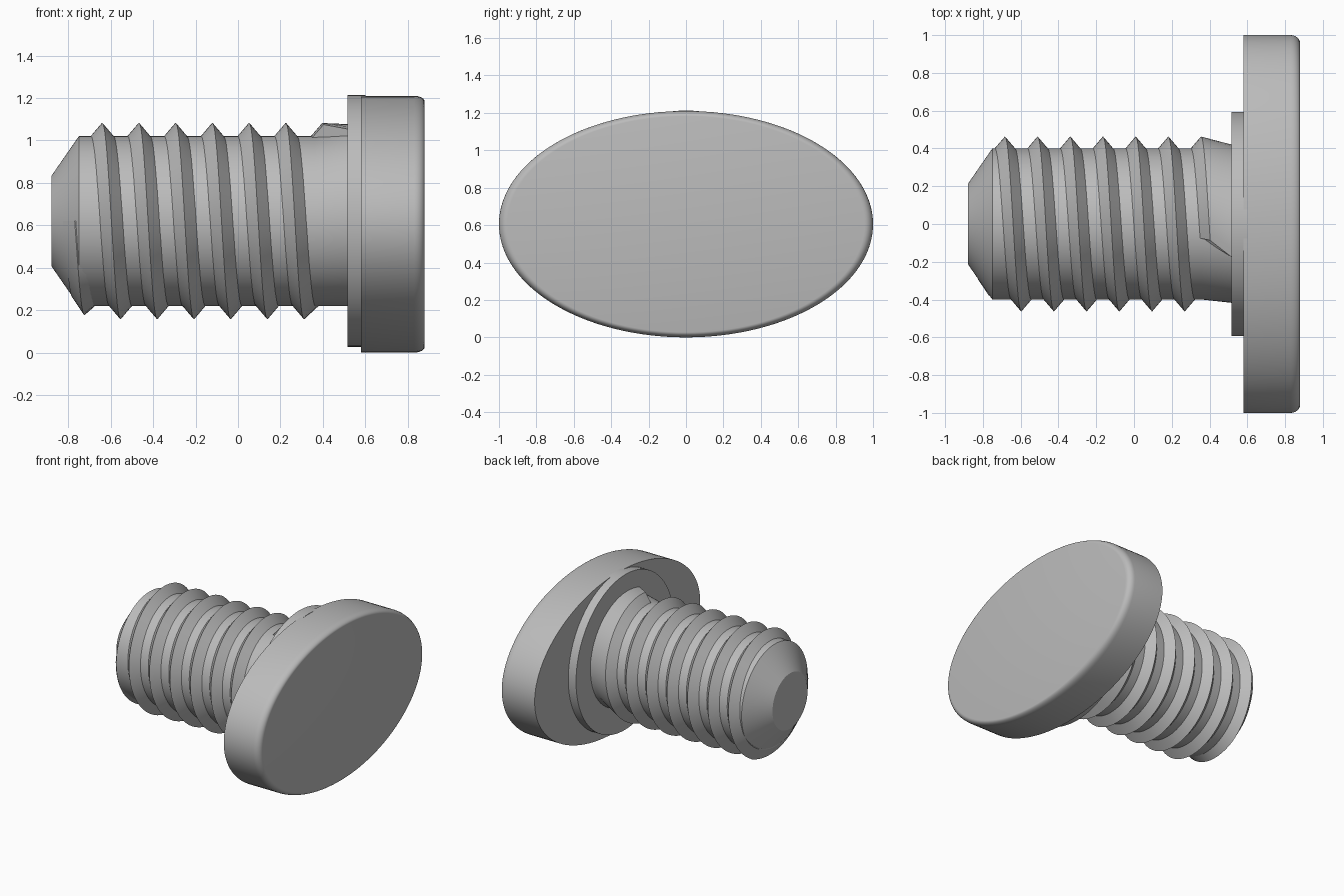
import bpy, bmesh, math

if "Cube" in bpy.data.objects:
    bpy.data.objects.remove(bpy.data.objects["Cube"], do_unlink=True)

AXIS_Z = 0.62          # height of the screw axis
ROOT, CREST = 0.40, 0.463
PITCH = 0.173
TAU = math.tau

steel = bpy.data.materials.new("grey steel")
steel.use_nodes = True
steel.diffuse_color = (0.5, 0.5, 0.5, 1)
steel.node_tree.nodes["Principled BSDF"].inputs["Base Color"].default_value = (0.5, 0.5, 0.5, 1)


def place(x, r, a, z=AXIS_Z, sy=1.0, sz=1.0):
    """Point at radius r about the x axis; angle runs top, front, bottom, back."""
    return (x, -r * math.sin(a) * sy, z + r * math.cos(a) * sz)


def skin(name, rings, closed_ring, angle=30):
    """Join rings of points with quads and cap both ends."""
    bm = bmesh.new()
    rows = [[bm.verts.new(p) for p in ring] for ring in rings]
    for r0, r1 in zip(rows, rows[1:]):
        n = len(r0)
        for i in range(n if closed_ring else n - 1):
            j = (i + 1) % n
            bm.faces.new((r0[i], r0[j], r1[j], r1[i]))
    bm.faces.new(rows[0])
    bm.faces.new(rows[-1])
    bmesh.ops.recalc_face_normals(bm, faces=bm.faces)
    mesh = bpy.data.meshes.new(name)
    bm.to_mesh(mesh)
    bm.free()
    mesh.materials.append(steel)
    ob = bpy.data.objects.new(name, mesh)
    bpy.context.collection.objects.link(ob)
    bpy.ops.object.select_all(action='DESELECT')
    ob.select_set(True)
    bpy.context.view_layer.objects.active = ob
    bpy.ops.object.shade_smooth_by_angle(angle=math.radians(angle))
    return ob


def lathe(name, profile, segments=96, **kw):
    """Turn (x, radius) pairs about the x axis."""
    return skin(name, [[place(x, r, TAU * i / segments, **kw) for i in range(segments)]
                       for x, r in profile], True)


# Oval head with a rounded outer rim
rim = [(0.83 + 0.05 * math.sin(k * math.pi / 12), 0.955 + 0.045 * math.cos(k * math.pi / 12))
       for k in range(7)]
lathe("oval_head", [(0.58, 1.0)] + rim, 128, z=0.605, sz=0.605)

# Round collar under the head
lathe("collar", [(0.515, 0.593), (0.60, 0.593)])

# Shaft core with tapered tip; the neck swells a little towards the top
core = lathe("shaft_core", [(-0.88, 0.212), (-0.75, ROOT), (0.36, ROOT), (0.52, 0.4175)])
for v in core.data.vertices:
    if v.co.x > 0.5:
        v.co.z += 0.0175

# Helical thread, trimmed by the tip cone and running out into the neck
STEPS = 64
START, END = -0.75, 6.03
count = int((END - START) * STEPS)
rings = []
for i in range(count + 1):
    turn = START + (END - START) * i / count
    a = turn * TAU
    x = -0.64 + PITCH * turn
    t = max(0.0, (turn - 5.5) / 0.5)
    blend = min(1.0, t * 2)
    cone = lambda px: 0.212 + 1.5 * (px + 0.88)
    trim = lambda px, r: min(r, cone(px))
    back_x = x + 0.056 + blend * (0.52 - x - 0.056)
    back_r = ROOT - 0.003 + 0.065 * t ** 1.5
    skew = 0.2 * min(t, 1.0) ** 3
    rings.append([
        place(x - 0.056, trim(x - 0.056, ROOT - 0.003), a),
        place(x, trim(x, CREST), a),
        place(back_x, trim(back_x, back_r), a + skew),
        place(back_x, trim(back_x, 0.38) - 0.01, a + skew),
        place(x - 0.056, trim(x - 0.056, 0.38) - 0.01, a),
    ])
skin("thread", rings, True, 25)
